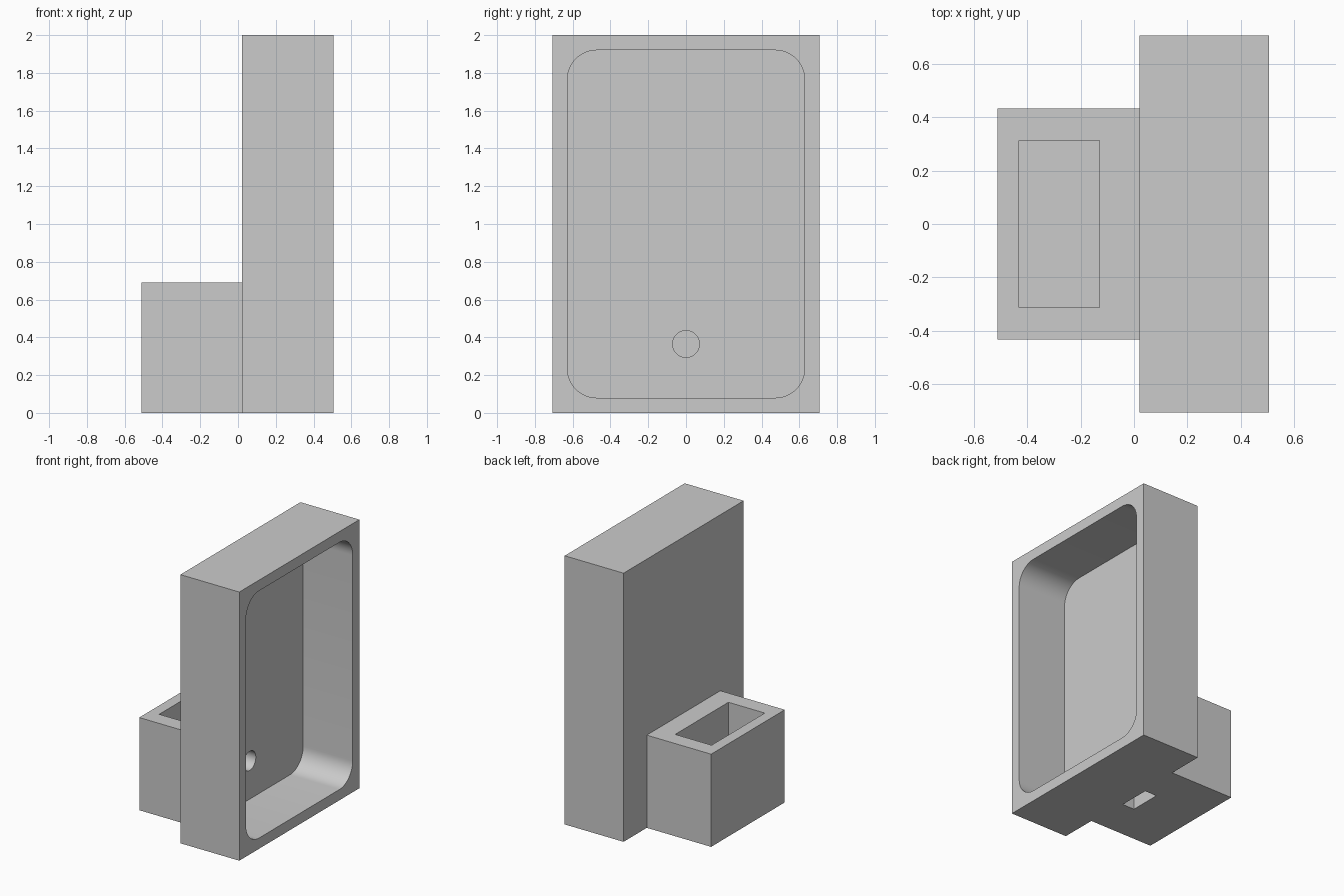
import bpy
import bmesh
import math
from mathutils import Matrix, Vector

cube = bpy.data.objects.get("Cube")
if cube:
    bpy.data.objects.remove(cube, do_unlink=True)

grey = bpy.data.materials.new("plain_grey")
grey.use_nodes = True
grey.diffuse_color = (0.6, 0.6, 0.6, 1)
grey.node_tree.nodes["Principled BSDF"].inputs["Base Color"].default_value = (0.6, 0.6, 0.6, 1)


def finish(name, bm):
    mesh = bpy.data.meshes.new(name)
    bm.to_mesh(mesh)
    bm.free()
    mesh.materials.append(grey)
    obj = bpy.data.objects.new(name, mesh)
    bpy.context.collection.objects.link(obj)
    return obj


def block(name, x0, x1, half_y, z0, z1, radius=0):
    """Box symmetric in y; radius rounds the four edges running along x."""
    bm = bmesh.new()
    bmesh.ops.create_cube(bm, size=1)
    bm.transform(Matrix.Translation(((x0 + x1) / 2, 0, (z0 + z1) / 2))
                 @ Matrix.Diagonal((x1 - x0, 2 * half_y, z1 - z0, 1)))
    if radius:
        along_x = [e for e in bm.edges
                   if abs((e.verts[0].co - e.verts[1].co).normalized().x) > 0.9]
        bmesh.ops.bevel(bm, geom=along_x, offset=radius, segments=12,
                        profile=0.5, affect='EDGES')
    return finish(name, bm)


def rod(name, x0, x1, z, radius):
    """Cylinder running along x."""
    bm = bmesh.new()
    bmesh.ops.create_cone(bm, cap_ends=True, segments=48, radius1=radius,
                          radius2=radius, depth=x1 - x0)
    bm.transform(Matrix.Translation(Vector(((x0 + x1) / 2, 0, z)))
                 @ Matrix.Rotation(math.pi / 2, 4, 'Y'))
    return finish(name, bm)


def combine(target, tool, operation):
    tool.hide_render = True
    mod = target.modifiers.new(tool.name, 'BOOLEAN')
    mod.operation = operation
    mod.solver = 'EXACT'
    mod.object = tool
    bpy.context.view_layer.objects.active = target
    bpy.ops.object.modifier_apply(modifier=mod.name)
    bpy.data.objects.remove(tool, do_unlink=True)


# Upright tray with the rear box fused to it
holder = block("tray_and_box", 0.02, 0.505, 0.706, 0, 2)
combine(holder, block("rear_box", -0.51, 0.06, 0.433, 0, 0.69), 'UNION')

# Rounded recess, box pocket, slot from below and the round passage to it
combine(holder, block("tray_recess", 0.097, 0.7, 0.628, 0.08, 1.92, 0.155), 'DIFFERENCE')
combine(holder, block("box_pocket", -0.43, -0.13, 0.313, 0.08, 0.9), 'DIFFERENCE')
combine(holder, block("bottom_slot", -0.1, 0.0, 0.12, -0.2, 0.5), 'DIFFERENCE')
combine(holder, rod("passage", -0.05, 0.2, 0.365, 0.071), 'DIFFERENCE')

# Smooth the curved walls, keep edges sharp
bpy.ops.object.select_all(action='DESELECT')
holder.select_set(True)
bpy.context.view_layer.objects.active = holder
bpy.ops.object.shade_smooth_by_angle(angle=math.radians(30))
